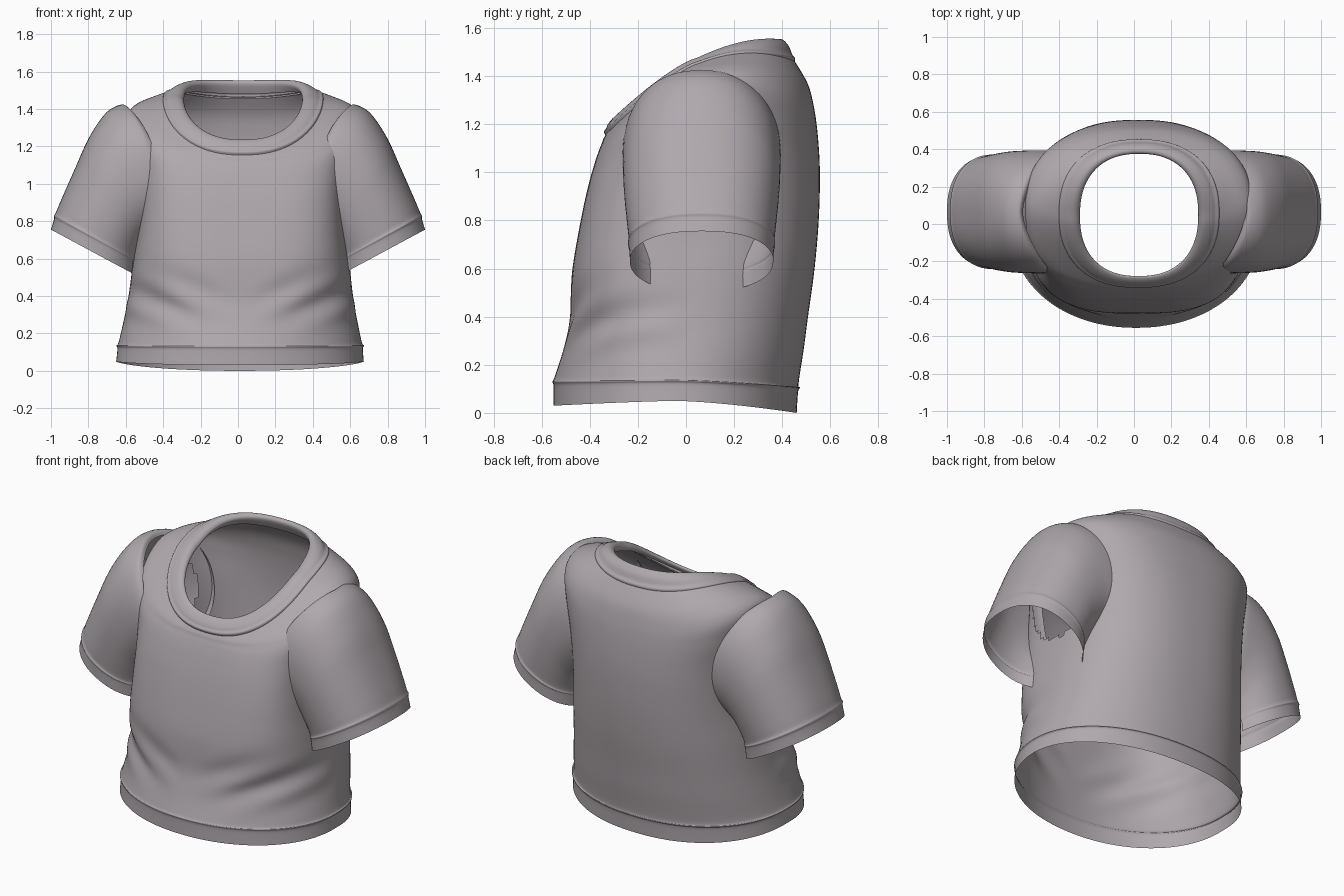
import bpy, bmesh, math

cloth = bpy.data.materials.new("grey_cloth")
cloth.diffuse_color = (0.43, 0.393, 0.415, 1)


def spline(rows, n):
    """Smoothly resample a list of equal-length tuples."""
    out = []
    for i in range(len(rows) - 1):
        p = [rows[max(0, min(len(rows) - 1, i + k))] for k in (-1, 0, 1, 2)]
        for j in range(n):
            t = j / n
            out.append([b + 0.5 * t * (c - a + t * (2*a - 5*b + 4*c - d + t * (3*(b - c) + d - a)))
                        for a, b, c, d in zip(*p)])
    return out + [list(rows[-1])]


def power(v, e):
    return math.copysign(abs(v) ** e, v)


def loft(name, rings, closed, flip=False, hole=None):
    bm = bmesh.new()
    vs = [[bm.verts.new(p) for p in r] for r in rings]
    n = len(vs[0])
    for a, b in zip(vs, vs[1:]):
        for i in range(n if closed else n - 1):
            j = (i + 1) % n
            f = bm.faces.new((a[i], a[j], b[j], b[i]))
            if flip:
                f.normal_flip()
    if hole:
        bm.normal_update()
        bmesh.ops.delete(bm, geom=[f for f in bm.faces if hole(f.calc_center_median())],
                         context='FACES')
    me = bpy.data.meshes.new(name)
    bm.to_mesh(me)
    bm.free()
    me.polygons.foreach_set("use_smooth", [True] * len(me.polygons))
    me.materials.append(cloth)
    ob = bpy.data.objects.new(name, me)
    bpy.context.collection.objects.link(ob)
    return ob


def folds(x, y, z, side):
    """Soft diagonal creases low on the front sides."""
    w = math.exp(-((z - 0.38) / 0.12) ** 2) * max(0, -side) ** 0.6 * min(1, abs(x) / 0.3)
    return 0.011 * w * math.sin(30 * (z - 0.55 * abs(x)) + 1.0)


def torso_ring(row, segs=128):
    a, yf, yb, zf, zs, zb, ef, eb = row
    hump = 0.037 * min(1, max(0, (zb - 1.2) / 0.25))  # rise beside the back of the neck
    ring = []
    for i in range(segs):
        t = 2 * math.pi * i / segs
        e = eb if math.sin(t) > 0 else ef
        c, s = power(math.cos(t), e), power(math.sin(t), e)
        if s > 0:
            z = zs + (zb - zs) * s ** 1.5 + hump * 4 * s * (1 - s)
        else:
            z = zs + (zf - zs) * abs(s) ** 1.3
        x, y = a * c, (yf + yb) / 2 + (yb - yf) / 2 * s
        d = 1 + folds(x, y, z, s) / 0.5
        ring.append((x * d + 0.01 + 0.012 * z, y * d, z))
    return ring


# torso: half width, front y, back y, front z, side z, back z, front and back roundness
torso = [
    (.662, -.550, .460, .030, .050, .000, .96, .92),
    (.656, -.550, .466, .110, .118, .088, .96, .92),
    (.662, -.555, .474, .130, .135, .105, .96, .92),
    (.650, -.545, .468, .152, .154, .124, .95, .92),
    (.622, -.505, .490, .280, .280, .270, .88, .90),
    (.600, -.482, .507, .400, .400, .400, .80, .88),
    (.578, -.474, .532, .580, .580, .580, .66, .86),
    (.555, -.445, .549, .760, .760, .760, .57, .84),
    (.548, -.412, .556, .920, .950, .920, .54, .82),
    (.560, -.382, .555, 1.03, 1.12, 1.05, .56, .82),
    (.590, -.362, .545, 1.09, 1.29, 1.18, .64, .82),
    (.605, -.350, .530, 1.12, 1.385, 1.28, .74, .84),
    (.550, -.343, .505, 1.14, 1.43, 1.37, .77, .86),
    (.425, -.331, .448, 1.16, 1.455, 1.468, .85, .86)]
loft("shirt_body", [torso_ring(r) for r in spline(torso, 8)], True,
     hole=lambda p: abs(p.x) > .4 and ((p.y - .065) / .25) ** 2 + ((p.z - 1.06) / .29) ** 2 < 1)

# ribbed collar, rolled over to the inside
collar = [
    (.430, -.333, .450, 1.150, 1.448, 1.455),
    (.425, -.341, .453, 1.168, 1.462, 1.474),
    (.407, -.332, .441, 1.182, 1.464, 1.490),
    (.384, -.324, .427, 1.200, 1.473, 1.525),
    (.350, -.305, .402, 1.224, 1.477, 1.551),
    (.326, -.285, .382, 1.236, 1.466, 1.550),
    (.316, -.278, .376, 1.226, 1.445, 1.530),
    (.330, -.290, .398, 1.200, 1.430, 1.480)]
loft("collar", [torso_ring(r + [.85, .86]) for r in spline(collar, 4)], True)

# sleeve: outer x, outer z, inner x, inner z, half depth, seam bend, half arc
sleeve = [
    (.595, 1.400, .500, .74, .318, .12, 179),
    (.622, 1.424, .500, .72, .328, .09, 179),
    (.705, 1.380, .500, .69, .328, .04, 175),
    (.795, 1.250, .510, .66, .324, .01, 168),
    (.870, 1.085, .520, .63, .316, 0, 160),
    (.945, .915, .527, .605, .306, 0, 153),
    (.972, .850, .529, .588, .302, 0, 151),
    (.983, .830, .529, .580, .306, 0, 150),
    (.984, .810, .531, .568, .301, 0, 149),
    (1.00, .755, .535, .505, .298, 0, 148)]


def sleeve_ring(row, side, segs=72):
    ox, oz, ix, iz, b, bend, arc = row
    ring = []
    for i in range(segs + 1):
        t = math.radians(arc) * (2 * i / segs - 1)
        c, s = power(math.cos(t), .92), power(math.sin(t), .86)
        k = (1 + c) / 2
        x = ix + (ox - ix) * k - bend * abs(s) ** 1.5
        ring.append((side * x, .065 + b * s, iz + (oz - iz) * k))
    return ring


for side, label in ((-1, "right"), (1, "left")):
    loft(label + "_sleeve", [sleeve_ring(r, side) for r in spline(sleeve, 6)], False, side < 0)
